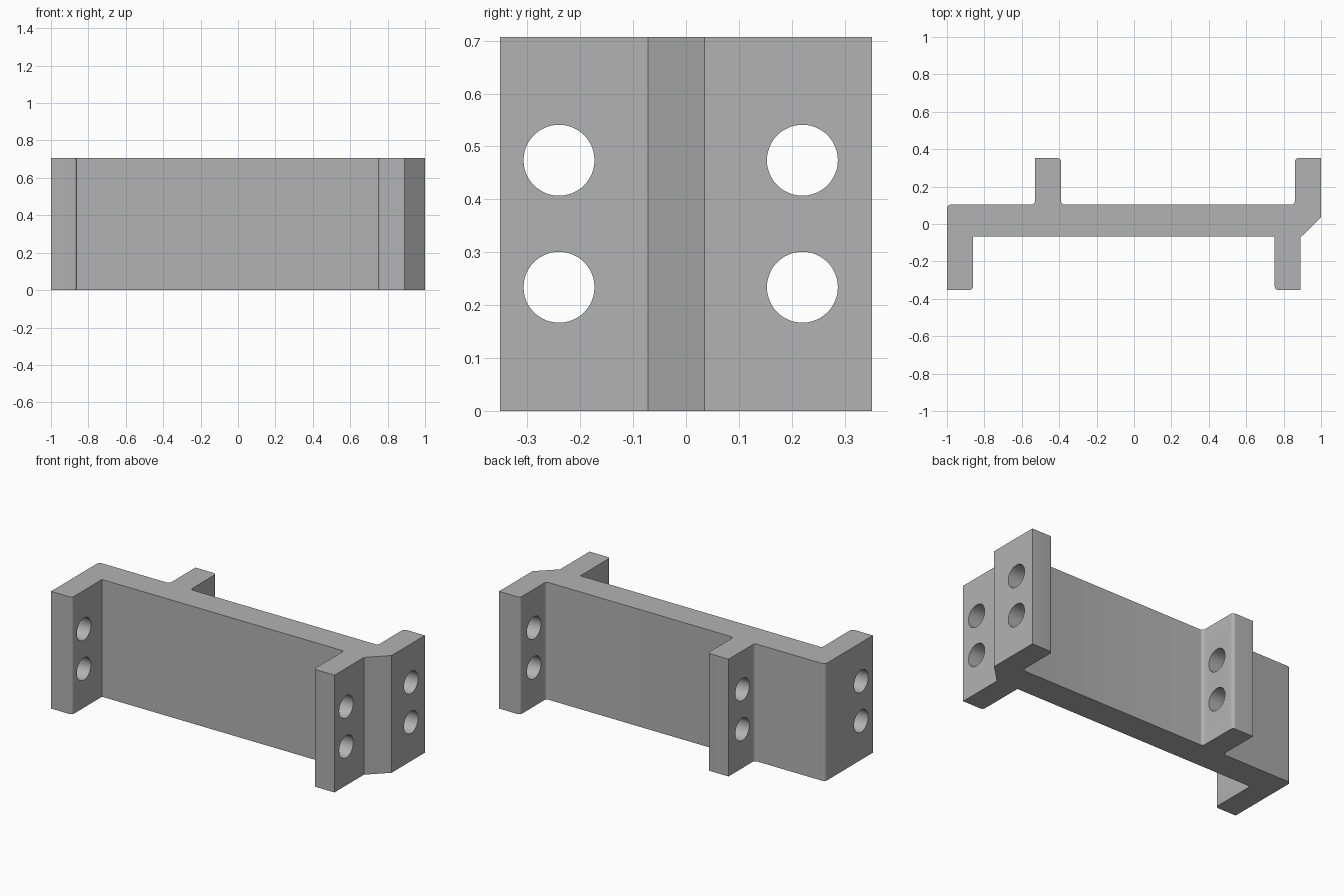
import bpy, bmesh, math
from mathutils import Vector

HEIGHT = 0.707
cube = bpy.data.objects.get("Cube")
if cube:
    bpy.data.objects.remove(cube, do_unlink=True)

grey = bpy.data.materials.new("plain grey")
grey.use_nodes = True
colour = (0.45, 0.45, 0.45, 1)
grey.diffuse_color = colour
grey.node_tree.nodes["Principled BSDF"].inputs["Base Color"].default_value = colour


def rounded(corners, steps=6):
    """Outline from (x, y, radius) corners, each rounded by a tangent arc."""
    points = []
    for i, (x, y, r) in enumerate(corners):
        here = Vector((x, y))
        if r == 0:
            points.append(here)
            continue
        a = (Vector(corners[i - 1][:2]) - here).normalized()
        b = (Vector(corners[(i + 1) % len(corners)][:2]) - here).normalized()
        centre = here + (a + b) * r
        for k in range(steps + 1):
            t = k / steps * math.pi / 2
            points.append(centre - b * r * math.cos(t) - a * r * math.sin(t))
    return points


# Bracket: one constant section with four flanges, extruded upward
R = 0.018
profile = [
    (-1, -0.352, 0), (-0.86, -0.352, R), (-0.86, -0.067, 0),
    (0.752, -0.067, 0), (0.752, -0.352, R), (0.89, -0.352, 0),
    (0.89, -0.072, 0), (1, 0.035, 0), (1, 0.352, 0),
    (0.86, 0.352, R), (0.86, 0.104, R), (-0.39, 0.104, R),
    (-0.39, 0.352, R), (-0.53, 0.352, 0), (-0.53, 0.104, R),
    (-1, 0.104, 0.022),
]
bm = bmesh.new()
base = bm.faces.new([bm.verts.new((p.x, p.y, 0)) for p in rounded(profile)])
top = bmesh.ops.extrude_face_region(bm, geom=[base])["geom"]
bmesh.ops.translate(bm, vec=(0, 0, HEIGHT),
                    verts=[g for g in top if isinstance(g, bmesh.types.BMVert)])
bmesh.ops.recalc_face_normals(bm, faces=bm.faces)
mesh = bpy.data.meshes.new("flanged_bracket")
bm.to_mesh(mesh)
bm.free()
bracket = bpy.data.objects.new("flanged_bracket", mesh)
bpy.context.collection.objects.link(bracket)
mesh.materials.append(grey)

# Bolt holes: two along each side, drilled through every flange
for y in (-0.24, 0.22):
    for z in (0.234, 0.474):
        bpy.ops.mesh.primitive_cylinder_add(
            vertices=48, radius=0.067, depth=3,
            location=(0, y, z), rotation=(0, math.pi / 2, 0))
        cutter = bpy.context.object
        cutter.name = "hole_cutter"
        cutter.data.materials.append(grey)
        cut = bracket.modifiers.new("bolt_hole", 'BOOLEAN')
        cut.operation = 'DIFFERENCE'
        cut.solver = 'EXACT'
        cut.object = cutter
        bpy.ops.object.select_all(action='DESELECT')
        bracket.select_set(True)
        bpy.context.view_layer.objects.active = bracket
        bpy.ops.object.modifier_apply(modifier=cut.name)
        bpy.data.objects.remove(cutter, do_unlink=True)

bpy.ops.object.shade_smooth_by_angle(angle=math.radians(30))
